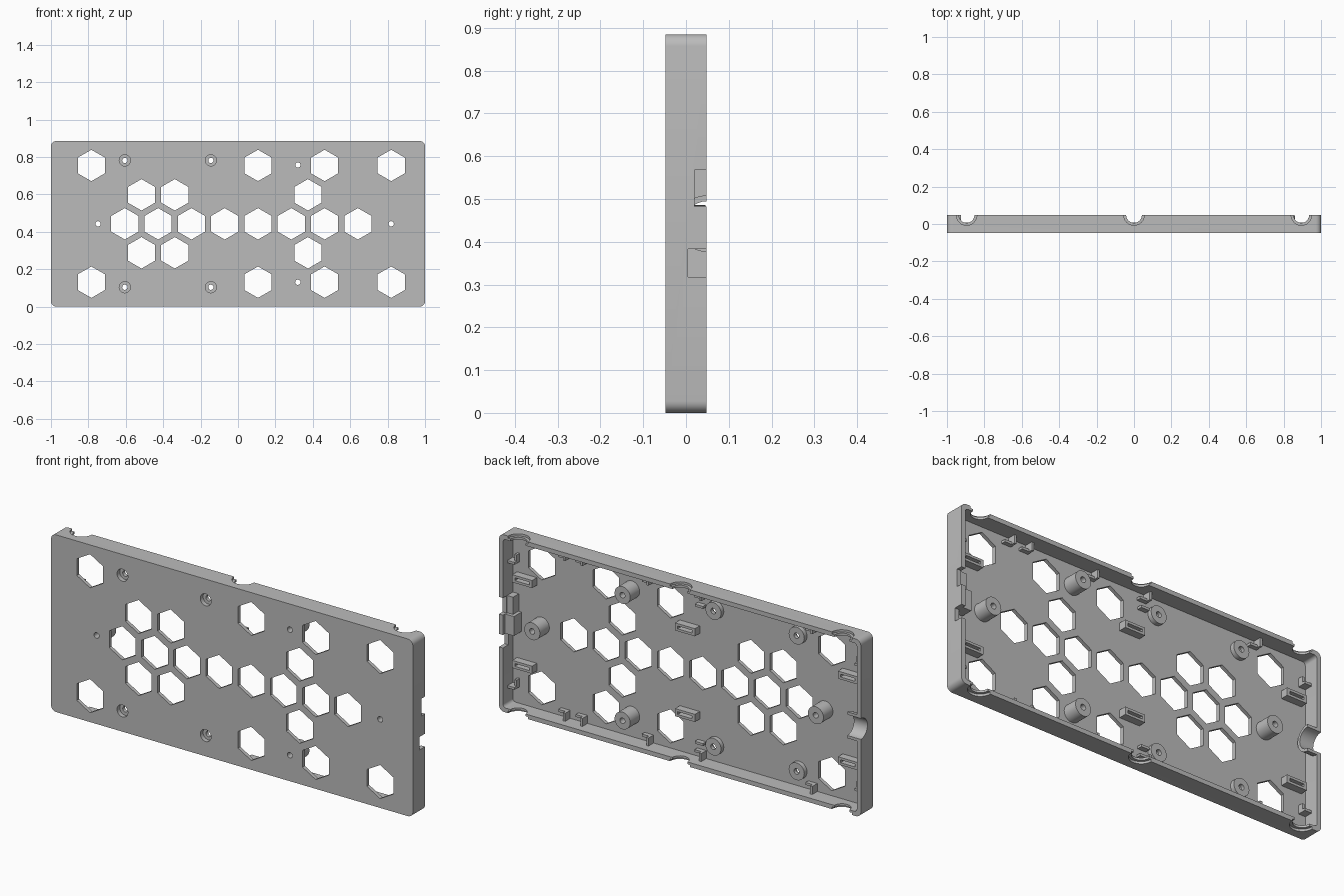
import bpy, bmesh, math
from mathutils import Matrix, Vector

cube = bpy.data.objects.get("Cube")
if cube:
    bpy.data.objects.remove(cube)

grey = bpy.data.materials.new("plain_grey")
grey.use_nodes = True
grey.diffuse_color = (0.5, 0.5, 0.5, 1)
grey.node_tree.nodes["Principled BSDF"].inputs["Base Color"].default_value = (0.5, 0.5, 0.5, 1)

HEIGHT, MID = 0.885, 0.4425
FRONT, FLOOR, RIM = -0.048, -0.03, 0.048
WALL = 0.022


def box(bm, x0, x1, y0, y1, z0, z1, radius=0):
    """Box between limits, with optional rounding of the edges along y."""
    size = Vector((x1 - x0, y1 - y0, z1 - z0))
    centre = Vector((x0 + x1, y0 + y1, z0 + z1)) / 2
    mat = Matrix.Translation(centre) @ Matrix.Diagonal((*size, 1))
    verts = bmesh.ops.create_cube(bm, size=1, matrix=mat)["verts"]
    if radius:
        edges = {e for v in verts for e in v.link_edges
                 if abs(e.verts[0].co.y - e.verts[1].co.y) > 0.001}
        bmesh.ops.bevel(bm, geom=list(edges), offset=radius, segments=6,
                        profile=0.5, affect='EDGES')


def rod(bm, axis, a, b, u, v, radius, sides=32):
    """Cylinder along one axis from a to b; u, v are the other coordinates."""
    m = (a + b) / 2
    place = {"x": (m, u, v), "y": (u, m, v), "z": (u, v, m)}[axis]
    turn = {"x": Matrix.Rotation(math.pi / 2, 4, 'Y'),
            "y": Matrix.Rotation(math.pi / 2, 4, 'X'),
            "z": Matrix.Identity(4)}[axis]
    bmesh.ops.create_cone(bm, cap_ends=True, segments=sides, radius1=radius,
                          radius2=radius, depth=b - a,
                          matrix=Matrix.Translation(place) @ turn)


def make(name, build):
    bm = bmesh.new()
    build(bm)
    mesh = bpy.data.meshes.new(name)
    bm.to_mesh(mesh)
    bm.free()
    ob = bpy.data.objects.new(name, mesh)
    mesh.materials.append(grey)
    bpy.context.collection.objects.link(ob)
    return ob


def cut(ob, *builders):
    """Cut shapes out of an object, one boolean per builder."""
    for build in builders:
        cutter = make("cutter", build)
        cutter.hide_render = True
        mod = ob.modifiers.new("cut", 'BOOLEAN')
        mod.operation, mod.solver, mod.object = 'DIFFERENCE', 'EXACT', cutter
        bpy.context.view_layer.objects.active = ob
        bpy.ops.object.modifier_apply(modifier=mod.name)
        bpy.data.objects.remove(cutter)


# Layout of vents, posts and screws
STEP = 0.178
vents = [(-0.605 + STEP * i, MID) for i in range(8)]
vents += [(x, MID + s * 0.155) for x in (-0.516, -0.338, 0.374) for s in (-1, 1)]
vents += [(x, MID + s * 0.312) for x in (-0.784, 0.107, 0.463, 0.819) for s in (-1, 1)]
posts = [(0.32, 0.757), (0.32, 0.13), (-0.748, MID), (0.819, MID)]
screws = [(x, MID + s * 0.339) for x in (-0.605, -0.145) for s in (-1, 1)]


def cavity(bm):
    box(bm, -1 + WALL, 1 - WALL, FLOOR, 0.1, WALL, HEIGHT - WALL, 0.016)


def vent_holes(bm):
    for x, z in vents:
        rod(bm, "y", -0.1, 0, x, z, 0.084, 6)


def pin_holes(bm):
    for x, z in posts + screws:
        rod(bm, "y", -0.1, 0.1, x, z, 0.014)


def counterbores(bm):
    for x, z in screws:
        rod(bm, "y", -0.1, -0.026, x, z, 0.03)


def rim_notches(bm):
    for x in (-0.895, 0, 0.895):
        rod(bm, "z", -0.1, 1, x, RIM, 0.042)


def outer_notches(bm):
    for x in (-0.895, 0, 0.895):
        rod(bm, "z", -0.1, 0.011, x, RIM, 0.055)
        rod(bm, "z", HEIGHT - 0.011, 1, x, RIM, 0.055)


def cable_bore(bm):
    rod(bm, "x", -1.1, -0.85, RIM, MID, 0.052)


def port_openings(bm):
    box(bm, 0.95, 1.1, 0.02, 0.1, 0.482, 0.568)
    box(bm, 0.95, 1.1, 0.005, 0.1, 0.318, 0.383)


def above_rim(bm):
    box(bm, -1.2, -0.8, RIM, 0.2, 0.3, 0.6)


# Tray shell
tray = make("tray_shell", lambda bm: box(bm, -1, 1, FRONT, RIM, 0, HEIGHT, 0.028))
cut(tray, cavity, vent_holes, pin_holes, counterbores, rim_notches,
    outer_notches, cable_bore, port_openings)


# Standing posts and low screw bosses
def post_solids(bm):
    for x, z in posts:
        rod(bm, "y", FLOOR - 0.001, 0.045, x, z, 0.043)


def boss_solids(bm):
    for x, z in screws:
        rod(bm, "y", FLOOR - 0.001, -0.008, x, z, 0.043)


standing_posts = make("standing_posts", post_solids)
cut(standing_posts, pin_holes)
screw_bosses = make("screw_bosses", boss_solids)
cut(screw_bosses, pin_holes, counterbores)

# Half-pipe cable collar on the right wall
collar = make("cable_collar", lambda bm: rod(bm, "x", -0.985, -0.925, RIM, MID, 0.066))
cut(collar, cable_bore, above_rim)

# Slotted blocks on the floor
BLOCKS = [(x, MID + s * 0.214) for x in (-0.9, 0, 0.9) for s in (-1, 1)]


def block_solids(bm):
    for x, z in BLOCKS:
        box(bm, x - 0.055, x + 0.055, FLOOR, 0.008, z - 0.019, z + 0.019)


def block_slots(bm):
    for x, z in BLOCKS:
        box(bm, x - 0.04, x + 0.04, -0.02, 0.1, z - 0.007, z + 0.007)


slotted_blocks = make("slotted_blocks", block_solids)
cut(slotted_blocks, block_slots)


# L-shaped clips along the walls
def wall_clips(bm):
    for x in (0.686, 0.59, 0.225, -0.066, -0.68):
        for side in (-1, 1):
            def clip(x0, x1, y1, d0, d1):
                z = sorted(MID + side * (MID - d) for d in (d0, d1))
                box(bm, x0, x1, FLOOR, y1, *z)
            clip(x - 0.025, x - 0.013, 0.01, WALL - 0.002, 0.062)
            clip(x - 0.014, x + 0.025, -0.008, 0.05, 0.062)
    for z in (0.75, 0.125):
        for side in (-1, 1):
            xs = sorted((side * 0.98, side * 0.94))
            box(bm, *xs, FLOOR, 0.012, z - 0.02, z - 0.008)
            xs = sorted((side * 0.952, side * 0.94))
            box(bm, *xs, FLOOR, -0.005, z - 0.009, z + 0.022)
    # inner stops near the middle
    for z in (0.1, HEIGHT - 0.1):
        box(bm, -0.09, -0.045, FLOOR, -0.005, z - 0.006, z + 0.006)


clips = make("wall_clips", wall_clips)


# Thick pad between the port openings
def pad(bm):
    box(bm, 0.93, 0.98, FLOOR, 0.03, 0.384, 0.481)
    box(bm, 0.945, 0.98, FLOOR, 0.015, 0.482, 0.568)


port_pad = make("port_pad", pad)

# Shading
bpy.ops.object.select_all(action='DESELECT')
for ob in (tray, standing_posts, screw_bosses, collar, slotted_blocks, clips, port_pad):
    ob.select_set(True)
    bpy.context.view_layer.objects.active = ob
bpy.ops.object.shade_smooth_by_angle(angle=math.radians(30))
